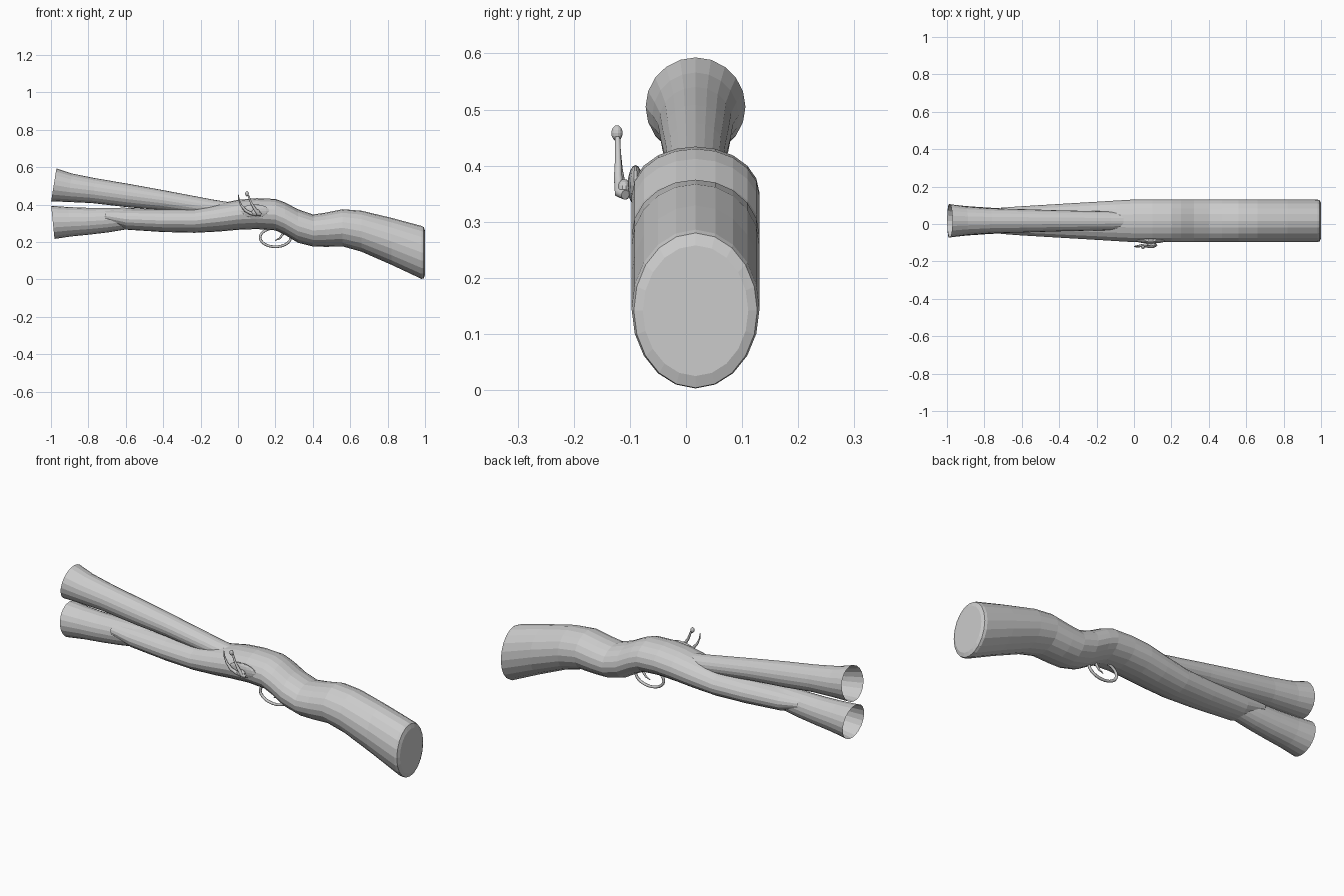
import bpy, bmesh, math
from mathutils import Vector

YC = 0.017  # centre plane of the gun


def finish(name, bm):
    bmesh.ops.recalc_face_normals(bm, faces=bm.faces)
    me = bpy.data.meshes.new(name)
    bm.to_mesh(me)
    bm.free()
    ob = bpy.data.objects.new(name, me)
    bpy.context.collection.objects.link(ob)
    return ob


def loft(name, stations, sides=20, cap_end=False):
    """Skin elliptical rings; station = (x, z, half width, half height, tilt)."""
    bm = bmesh.new()
    rings = []
    for x, z, w, h, tilt in stations:
        ring = []
        for i in range(sides):
            a = 2 * math.pi * i / sides
            v = h * math.sin(a)
            ring.append(bm.verts.new((x + v * math.sin(tilt), YC + w * math.cos(a),
                                      z + v * math.cos(tilt))))
        rings.append(ring)
    for r, s in zip(rings, rings[1:]):
        for i in range(sides):
            j = (i + 1) % sides
            bm.faces.new((r[i], r[j], s[j], s[i]))
    if cap_end:
        bm.faces.new(rings[-1])
    return finish(name, bm)


def rod(name, points, radii, flat=1.0):
    """Tapered bent rod through points, built as a bevelled curve."""
    cu = bpy.data.curves.new(name, 'CURVE')
    cu.dimensions = '3D'
    cu.bevel_depth = 1.0
    cu.bevel_resolution = 2
    cu.use_fill_caps = True
    sp = cu.splines.new('POLY')
    sp.points.add(len(points) - 1)
    for p, co, r in zip(sp.points, points, radii):
        p.co = (*co, 1)
        p.radius = r
    ob = bpy.data.objects.new(name, cu)
    bpy.context.collection.objects.link(ob)
    return ob


def ellipsoid(name, loc, size):
    bm = bmesh.new()
    bmesh.ops.create_uvsphere(bm, u_segments=14, v_segments=8, radius=1)
    bmesh.ops.scale(bm, vec=Vector(size), verts=bm.verts)
    bmesh.ops.translate(bm, vec=Vector(loc), verts=bm.verts)
    return finish(name, bm)


# Wooden stock: x, top, bottom, half width
profile = [(-0.71, 0.373, 0.305, 0.070), (-0.60, 0.378, 0.266, 0.078),
           (-0.40, 0.376, 0.253, 0.090), (-0.23, 0.380, 0.249, 0.100),
           (-0.10, 0.405, 0.256, 0.108), (0.00, 0.425, 0.265, 0.114),
           (0.10, 0.434, 0.269, 0.114), (0.20, 0.430, 0.262, 0.114),
           (0.25, 0.412, 0.238, 0.114), (0.32, 0.375, 0.196, 0.114),
           (0.40, 0.347, 0.176, 0.114), (0.47, 0.357, 0.174, 0.114),
           (0.56, 0.375, 0.176, 0.114), (0.66, 0.367, 0.148, 0.114),
           (0.82, 0.329, 0.078, 0.114), (0.98, 0.286, 0.003, 0.114),
           (0.993, 0.280, 0.004, 0.110), (1.0, 0.258, 0.025, 0.094)]
loft("stock", [(x, (t + b) / 2, w, (t - b) / 2, 0) for x, t, b, w in profile],
     cap_end=True)

# Flared open barrels
loft("upper_barrel", [(-0.985, 0.505, 0.089, 0.089, 0.16), (-0.90, 0.490, 0.077, 0.077, 0.16),
                      (-0.77, 0.474, 0.067, 0.067, 0.16), (-0.58, 0.447, 0.062, 0.062, 0.15),
                      (-0.40, 0.423, 0.056, 0.053, 0.14), (-0.13, 0.380, 0.050, 0.045, 0.14),
                      (0.05, 0.355, 0.045, 0.042, 0.14)])
loft("lower_barrel", [(-0.99, 0.305, 0.089, 0.089, -0.1), (-0.90, 0.308, 0.079, 0.079, -0.1),
                      (-0.80, 0.311, 0.072, 0.072, -0.1), (-0.70, 0.317, 0.066, 0.066, -0.09),
                      (-0.60, 0.325, 0.060, 0.058, -0.05), (-0.40, 0.320, 0.054, 0.052, 0),
                      (-0.15, 0.325, 0.050, 0.048, 0)])

# Lock plate and hammer pivot on the left cheek
ellipsoid("lock_plate", (0.09, -0.090, 0.365), (0.080, 0.014, 0.036))
ellipsoid("hammer_pivot", (0.095, -0.110, 0.358), (0.024, 0.014, 0.018))

# Cocking hammer with knob
rod("hammer_arm", [(0.12, -0.108, 0.348), (0.105, -0.118, 0.352), (0.088, -0.121, 0.380),
                   (0.070, -0.121, 0.410), (0.055, -0.122, 0.450)],
    [0.009, 0.010, 0.008, 0.006, 0.005])
ellipsoid("hammer_knob", (0.048, -0.123, 0.458), (0.010, 0.010, 0.014))

# Curved striker in front of the hammer
rod("striker", [(0.001, -0.120, 0.455), (0.005, -0.120, 0.425), (0.018, -0.119, 0.395),
                (0.04, -0.116, 0.368), (0.07, -0.110, 0.352), (0.10, -0.108, 0.348)],
    [0.002, 0.004, 0.006, 0.008, 0.009, 0.009])

# Trigger guard loop and trigger
guard = []
for i in range(19):
    a = math.radians(100 + 290 * i / 18)
    guard.append((0.20 + 0.082 * math.cos(a), YC, 0.224 + 0.050 * math.sin(a)))
rod("trigger_guard", guard, [0.007] * len(guard))
rod("trigger", [(0.245, YC, 0.265), (0.238, YC, 0.240), (0.222, YC, 0.219), (0.198, YC, 0.208)],
    [0.008, 0.007, 0.005, 0.002])
